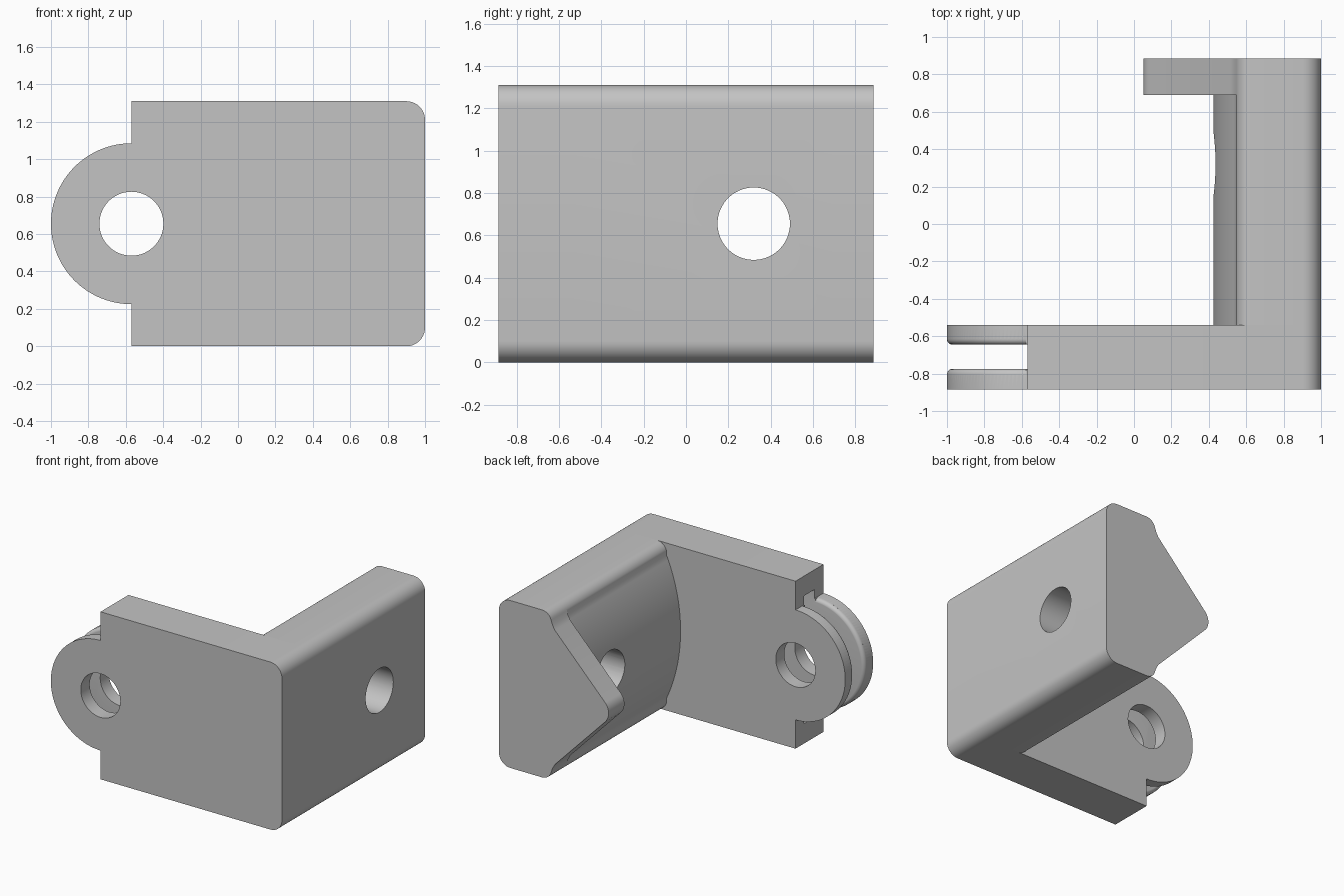
import bpy, bmesh
from math import sin, cos, radians, pi
from mathutils import Matrix

if "Cube" in bpy.data.objects:
    bpy.data.objects.remove(bpy.data.objects["Cube"], do_unlink=True)

HEIGHT = 1.31
MID = HEIGHT / 2
EAR_X = -0.57           # pivot axis of the hinge ears
EAR_R = 0.43
BORE_R = 0.171
FRONT, PLATE_BACK, HOOK_FRONT, BACK = -0.885, -0.54, 0.69, 0.885
SLOT_Y, SLOT_HALF = -0.71, 0.065

grey = bpy.data.materials.new("plain grey")
grey.use_nodes = True
grey.diffuse_color = (0.55, 0.55, 0.55, 1)
grey.node_tree.nodes["Principled BSDF"].inputs["Base Color"].default_value = (0.55, 0.55, 0.55, 1)


def arc(cx, cz, r, start, end, steps):
    """Points along an arc, angles in degrees."""
    angles = [radians(start + (end - start) * i / steps) for i in range(steps + 1)]
    return [(cx + r * cos(a), cz + r * sin(a)) for a in angles]


def make_object(name, bm):
    bmesh.ops.recalc_face_normals(bm, faces=bm.faces)
    mesh = bpy.data.meshes.new(name)
    bm.to_mesh(mesh)
    bm.free()
    mesh.materials.append(grey)
    obj = bpy.data.objects.new(name, mesh)
    bpy.context.collection.objects.link(obj)
    return obj


def skin(name, rings):
    """Closed solid through a row of matching rings, capped at both ends."""
    bm = bmesh.new()
    rows = [[bm.verts.new(p) for p in ring] for ring in rings]
    for a, b in zip(rows, rows[1:]):
        for i in range(len(a)):
            j = (i + 1) % len(a)
            bm.faces.new((a[i], a[j], b[j], b[i]))
    bm.faces.new(rows[0])
    bm.faces.new(rows[-1])
    return make_object(name, bm)


def prism(name, outline, y0, y1):
    return skin(name, [[(x, y, z) for x, z in outline] for y in (y0, y1)])


def mirrored(half):
    """Complete an outline by reflecting its upper half about mid height."""
    lower = [(x, HEIGHT - z) for x, z in reversed(half)]
    return half + [p for p in lower if abs(p[1] - MID) > 0.001]


def cut(target, cutter):
    mod = target.modifiers.new("cut", "BOOLEAN")
    mod.operation = "DIFFERENCE"
    mod.solver = "EXACT"
    mod.object = cutter
    cutter.hide_render = True
    bpy.context.view_layer.objects.active = target
    bpy.ops.object.modifier_apply(modifier=mod.name)
    bpy.data.objects.remove(cutter, do_unlink=True)


# Front plate with round hinge ear
outer_top = arc(0.9, HEIGHT - 0.1, 0.1, 0, 90, 10)
outline = mirrored(outer_top + [(EAR_X, HEIGHT)] + arc(EAR_X, MID, EAR_R, 90, 180, 32))
plate = prism("front_plate", outline, FRONT, PLATE_BACK)

# Slot that splits the ear, clearing a pocket in the plate
cut(plate, prism("slot_cutter", arc(EAR_X, MID, 0.5, 0, 354, 59),
                 SLOT_Y - SLOT_HALF, SLOT_Y + SLOT_HALF))

# Rounded inner rims of the two ears
lip = 0.03
rim = [(EAR_R - lip + lip * sin(a), SLOT_HALF - 0.0005 + lip * (1 - cos(a)))
       for a in [i * pi / 12 for i in range(7)]]
half = [(0.38, SLOT_HALF - 0.0005)] + rim + [(0.46, SLOT_HALF + lip)]
section = half + [(r, -w) for r, w in reversed(half)]
sweep = [radians(91 + 178 * i / 64) for i in range(65)]
cut(plate, skin("rim_cutter", [[(EAR_X + r * cos(a), SLOT_Y + w, MID + r * sin(a))
                                for r, w in section] for a in sweep]))

# Pin bore through both ears
cut(plate, prism("pin_cutter", arc(EAR_X, MID, BORE_R, 0, 354, 59), -1, -0.4))

# Side wall with bulging inner face
wall_top = outer_top + arc(0.625, HEIGHT - 0.08, 0.08, 90, 165, 8)
bulge = arc(1.775, MID, 1.35, 155.5, 180, 16)
wall = prism("side_wall", mirrored(wall_top + bulge), PLATE_BACK, HOOK_FRONT)

# Bolt hole through the wall
hole = prism("bolt_cutter", arc(0, MID, BORE_R, 0, 354, 59), -1.3, -0.2)
hole.data.transform(Matrix.Translation((0, 0.32, 0)) @ Matrix.Rotation(pi / 2, 4, "Z"))
cut(wall, hole)

# Pointed hook at the back end
tip = arc(0.16, MID, 0.11, 136, 180, 10)
hook = prism("end_hook", mirrored(wall_top + [(0.535, 1.215), (0.515, 1.18)] + tip),
             HOOK_FRONT, BACK)

# Smooth curved surfaces, keep corners crisp
bpy.ops.object.select_all(action="DESELECT")
for part in (plate, wall, hook):
    part.select_set(True)
bpy.context.view_layer.objects.active = plate
bpy.ops.object.shade_smooth_by_angle(angle=radians(30))
